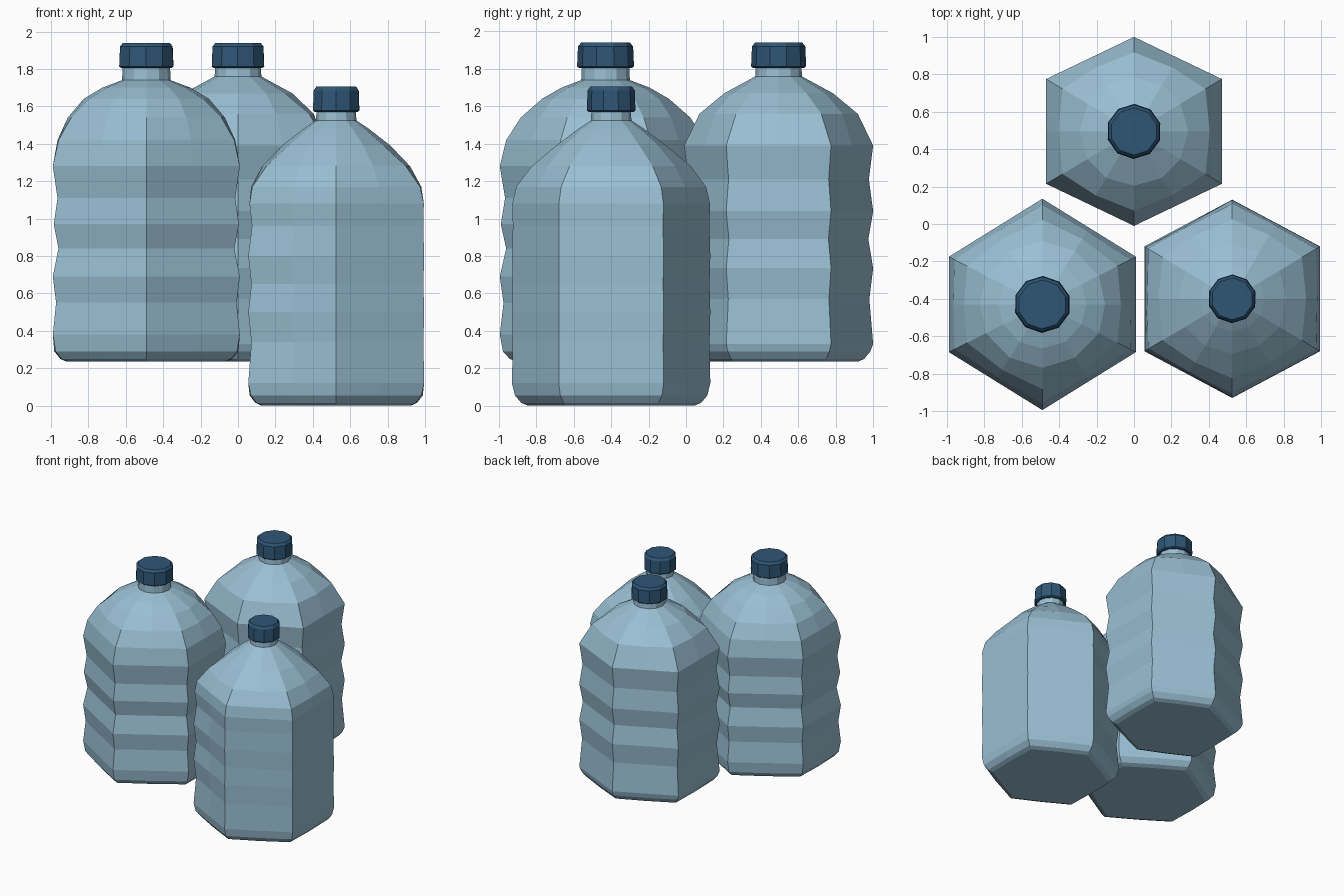
import bpy, bmesh, math

if "Cube" in bpy.data.objects:
    bpy.data.objects.remove(bpy.data.objects["Cube"])


def material(name, rgb):
    m = bpy.data.materials.new(name)
    m.diffuse_color = (*rgb, 1)
    m.use_nodes = True
    m.node_tree.nodes["Principled BSDF"].inputs["Base Color"].default_value = m.diffuse_color
    return m


BODY = material("pale_blue_plastic", (0.32, 0.52, 0.65))
CAP = material("dark_blue_cap", (0.028, 0.092, 0.18))


def hexagon(w, apex, corner):
    """Twelve points: six corners with the six edge midpoints between them."""
    c = [(0, apex), (w, corner), (w, -corner), (0, -apex), (-w, -corner), (-w, corner)]
    pts = []
    for i, p in enumerate(c):
        q = c[(i + 1) % 6]
        pts += [p, ((p[0] + q[0]) / 2, (p[1] + q[1]) / 2)]
    return pts


def loft(name, rings, location, mat):
    """Skin a stack of equal-length rings and close both ends."""
    bm = bmesh.new()
    rows = [[bm.verts.new(p) for p in ring] for ring in rings]
    n = len(rows[0])
    for a, b in zip(rows, rows[1:]):
        for i in range(n):
            j = (i + 1) % n
            bm.faces.new((a[i], a[j], b[j], b[i]))
    bm.faces.new(rows[0])
    bm.faces.new(rows[-1])
    bmesh.ops.recalc_face_normals(bm, faces=bm.faces)
    me = bpy.data.meshes.new(name)
    bm.to_mesh(me)
    bm.free()
    me.materials.append(mat)
    ob = bpy.data.objects.new(name, me)
    ob.location = location
    bpy.context.collection.objects.link(ob)
    return ob


def bottle(name, x, y, base, size, ribs, shoulder, neck, smooth_right=False):
    w, apex, corner = size
    outline = hexagon(w, apex, corner)
    rings = []

    def ring(z, scale, roundness=0.0, rib=False):
        pts = []
        for i, (px, py) in enumerate(outline):
            s = scale
            if rib and smooth_right:          # ribs fade out on the right half
                s = 1 - (1 - scale) * (0.7 if px < -0.1 else 0.15)
            if not rib and i % 2 == 0 and z < base + 0.08:
                s *= 0.985                    # softened lower corners
            d = math.hypot(px, py)
            r = w * scale
            k = s * (1 - roundness) + r / d * roundness
            pts.append((px * k, py * k, z))
        rings.append(pts)

    # rounded foot
    for dz, s in ((0, 0.85), (0.015, 0.92), (0.055, 0.985)):
        ring(base + dz, s)
    # ribbed walls
    for z, s in ribs:
        ring(z, s, rib=True)
    # shoulder turning from hexagon to circle
    for z, r, k in shoulder:
        ring(z, r / w, k)
    # neck
    z0, z1, r = neck
    ring(z0, r / w, 1)
    ring(z1 + 0.02, r / w * 0.97, 1)
    loft(name + "_body", rings, (x, y, 0), BODY)

    # screw cap
    rc, top = r + 0.022, z1 + 0.135
    cap = [[(q * math.cos(a), q * math.sin(a), z)
            for a in (math.tau * i / 10 + 0.3 for i in range(10))]
           for z, q in ((z1, rc * 0.93), (z1 + 0.008, rc), (top - 0.02, rc * 0.97), (top, rc * 0.86))]
    loft(name + "_cap", cap, (x, y, 0), CAP)


bottle("left_bottle", -0.49, -0.43, 0.235, (0.5, 0.565, 0.255),
       [(0.38, 1.0), (0.55, 0.965), (0.69, 1.0), (0.84, 0.94), (0.97, 0.99), (1.11, 0.95), (1.28, 1.0)],
       [(1.42, 0.475, 0.1), (1.54, 0.42, 0.4), (1.64, 0.335, 0.9), (1.70, 0.235, 1)],
       (1.74, 1.805, 0.13))

bottle("back_bottle", 0.0, 0.495, 0.235, (0.47, 0.505, 0.28),
       [(0.33, 1.0), (0.57, 0.96), (0.735, 1.0), (0.89, 0.95), (1.04, 1.0), (1.21, 0.955), (1.39, 1.0)],
       [(1.56, 0.405, 0.4), (1.67, 0.29, 1), (1.735, 0.17, 1)],
       (1.76, 1.805, 0.125))

bottle("right_bottle", 0.525, -0.40, 0.0, (0.47, 0.53, 0.28),
       [(0.12, 1.0), (0.34, 0.95), (0.50, 1.0), (0.65, 0.95), (0.80, 1.0), (0.96, 0.94), (1.08, 0.98)],
       [(1.17, 0.455, 0.1), (1.28, 0.395, 0.4), (1.39, 0.29, 0.9), (1.48, 0.175, 1)],
       (1.525, 1.57, 0.108), smooth_right=True)
